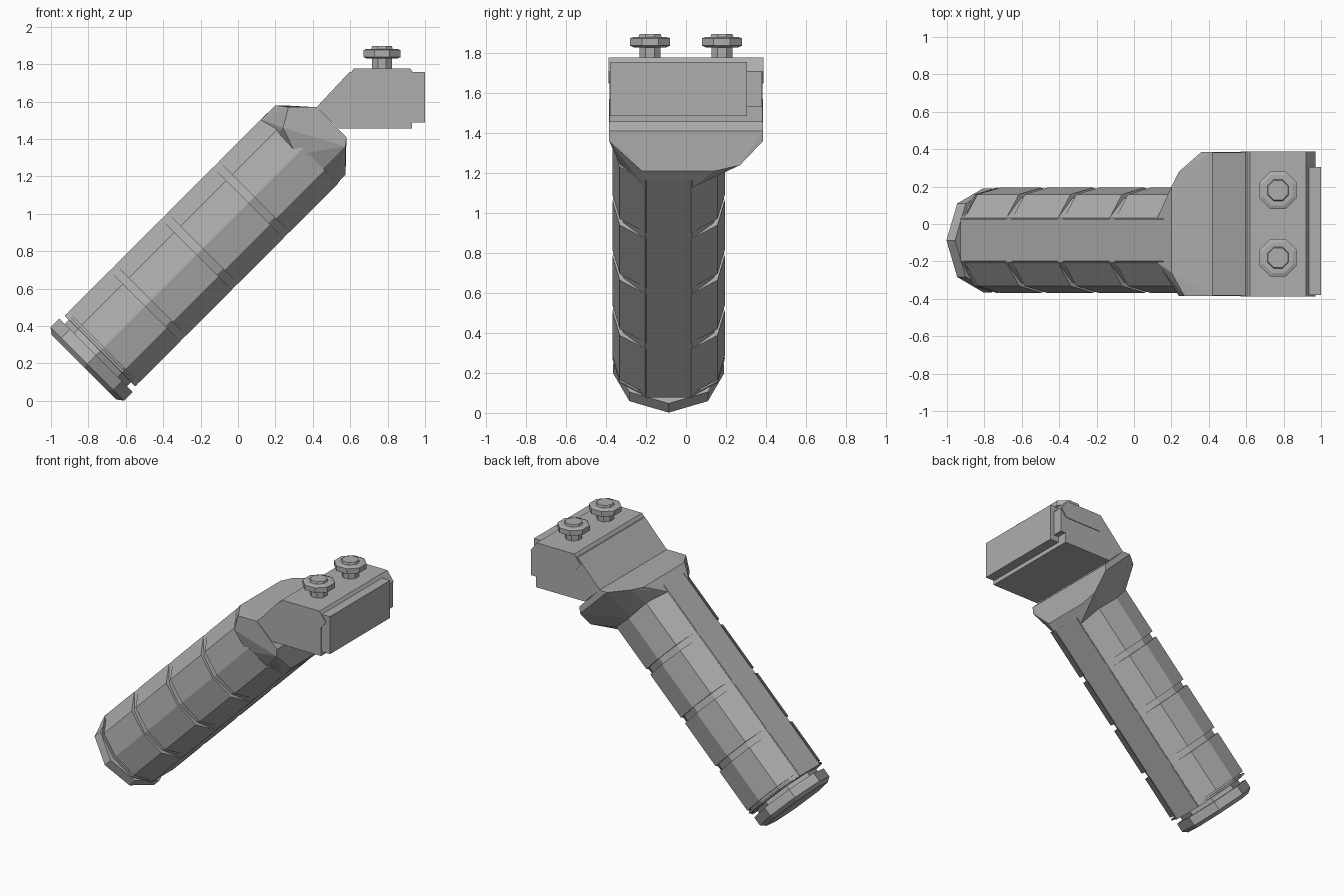
import bpy, bmesh, math
from mathutils import Vector

if "Cube" in bpy.data.objects:
    bpy.data.objects.remove(bpy.data.objects["Cube"])

grey = bpy.data.materials.new("grey metal")
grey.diffuse_color = (0.42, 0.42, 0.42, 1)
grey.use_nodes = True
grey.node_tree.nodes["Principled BSDF"].inputs["Base Color"].default_value = grey.diffuse_color

R = math.sqrt(0.5)
CY, CT = -0.087, 0.71          # grip axis offset across and above the 45 degree line


def grip_point(s, y, t):
    """Along the grip, sideways from its axis, outwards from its axis."""
    t += CT
    return Vector(((s - t) * R, CY + y, (s + t) * R))


def finish(name, bm):
    bmesh.ops.recalc_face_normals(bm, faces=bm.faces)
    me = bpy.data.meshes.new(name)
    bm.to_mesh(me)
    bm.free()
    me.materials.append(grey)
    ob = bpy.data.objects.new(name, me)
    bpy.context.collection.objects.link(ob)
    return ob


def loft(name, rings):
    """Closed solid through rings with equal point counts."""
    bm = bmesh.new()
    vs = [[bm.verts.new(p) for p in ring] for ring in rings]
    n = len(vs[0])
    for a, b in zip(vs, vs[1:]):
        for i in range(n):
            j = (i + 1) % n
            bm.faces.new((a[i], a[j], b[j], b[i]))
    bm.faces.new(vs[0])
    bm.faces.new(vs[-1])
    return finish(name, bm)


def extrude_y(name, profile, y0, y1):
    return loft(name, [[(x, y, z) for x, z in profile] for y in (y0, y1)])


def hull(name, points):
    bm = bmesh.new()
    for p in points:
        bm.verts.new(p)
    res = bmesh.ops.convex_hull(bm, input=bm.verts)
    bad = [v for v in bm.verts if not v.link_faces]
    bmesh.ops.delete(bm, geom=bad, context='VERTS')
    bmesh.ops.dissolve_limit(bm, angle_limit=0.02, verts=bm.verts, edges=bm.edges)
    return finish(name, bm)


def grip_loft(name, sections):
    return loft(name, [[grip_point(s, y, t) for y, t in sec] for s, sec in sections])


# Grip core, seen on the flat strips and in the slots
half = [(0.118, 0.265), (0.225, 0.153), (0.268, 0), (0.225, -0.153), (0.118, -0.265)]
core = half + [(-y, t) for y, t in reversed(half)]
grip_loft("grip_core", [(-0.335, core), (1.2, core)])

# Side panels, parted by slots
outer = [(0.112, 0.268), (0.245, 0.168), (0.281, 0), (0.245, -0.168), (0.112, -0.268)]
inner = [(0.1, -0.2), (0.1, 0.2)]
cuts = [-0.33, 0.03, 0.42, 0.81, 1.2]
for side, label in ((-1, "front"), (1, "back")):
    sec = [(side * y, t) for y, t in outer + inner]
    for i in range(4):
        a = cuts[i] + (0.022 if i else 0)
        b = cuts[i + 1] - (0.022 if i < 3 else 0)
        if i == 0:                       # lowest panel has a narrow ring slot
            grip_loft(f"{label}_panel_ring", [(a, sec), (a + 0.012, sec)])
            a += 0.024
        grip_loft(f"{label}_panel_{i}", [(a, sec), (b, sec)])


# End cap with chamfered base
def octagon(r):
    return [(r * math.cos(k * math.pi / 4), r * math.sin(k * math.pi / 4)) for k in range(8)]


grip_loft("end_cap", [(-0.455, octagon(0.245)), (-0.43, octagon(0.278)),
                      (-0.365, octagon(0.278))])
grip_loft("cap_neck", [(-0.38, octagon(0.235)), (-0.32, octagon(0.235))])

# Flared collar between grip and mount
collar = [grip_point(1.15, y, t) for y, t in core]
collar += [(0.2, -0.26, 1.58), (0.2, 0.2, 1.58), (0.24, 0.28, 1.58),
           (0.575, -0.22, 1.21), (0.575, 0.14, 1.21), (0.575, 0.27, 1.24),
           (0.24, -0.385, 1.46), (0.27, -0.385, 1.57)]
for y in (-0.385, 0.385):
    collar += [(0.36, y, 1.57), (0.42, y, 1.57), (0.58, y, 1.41), (0.575, y, 1.36)]
hull("collar", collar)

# Mount block, with its stepped underside and a shorter back end
mount = [(0.42, 1.57), (0.595, 1.757), (0.93, 1.757), (0.93, 1.455), (0.54, 1.455)]
extrude_y("mount_block", mount, -0.382, 0.382)
nose = [(0.9, 1.757), (1.0, 1.757), (1.0, 1.487), (0.91, 1.487), (0.88, 1.457), (0.88, 1.7)]
extrude_y("mount_nose", nose, -0.38, 0.305)
back_end = [(0.9, 1.71), (0.97, 1.71), (0.97, 1.53), (0.9, 1.53)]
extrude_y("mount_back_end", back_end, 0.3, 0.38)

# Clamp bar across the top of the mount
clamp = [(0.57, 1.71), (0.62, 1.778), (0.92, 1.778), (0.97, 1.71), (0.925, 1.65), (0.63, 1.65)]
extrude_y("clamp_bar", clamp, -0.387, 0.387)


# Clamp knobs
def ring(cy, r, z):
    return [(0.77 + r * math.cos(k * math.pi / 4 + math.pi / 8),
             cy + r * math.sin(k * math.pi / 4 + math.pi / 8), z) for k in range(8)]


for cy, label in ((-0.18, "front"), (0.18, "back")):
    steps = [(0.057, 1.77), (0.057, 1.83), (0.088, 1.83), (0.108, 1.838),
             (0.108, 1.875), (0.088, 1.882), (0.062, 1.882), (0.057, 1.896)]
    loft(f"{label}_knob", [ring(cy, r, z) for r, z in steps])
